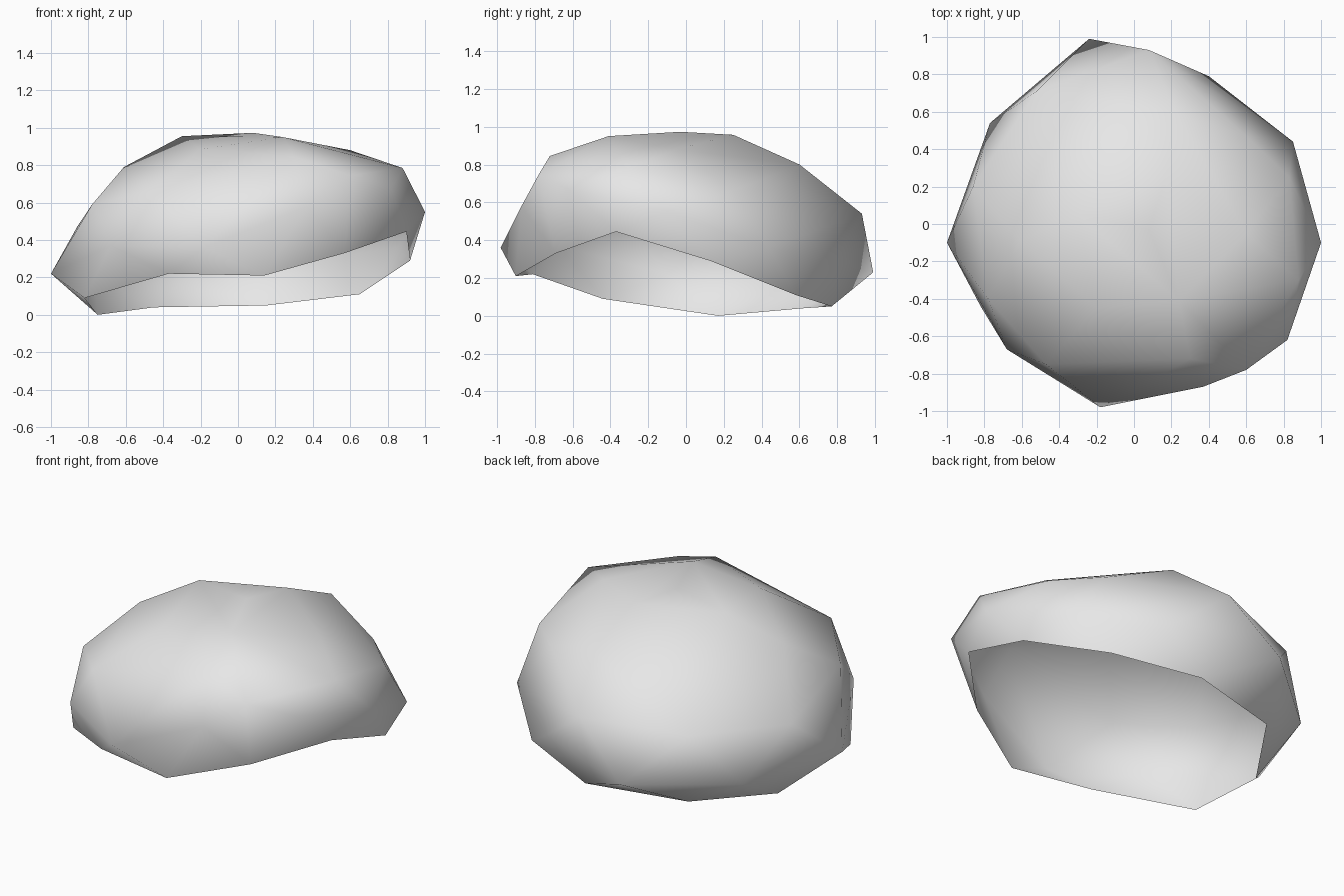
import bpy
import bmesh

if "Cube" in bpy.data.objects:
    bpy.data.objects.remove(bpy.data.objects["Cube"])

# Corner points of the boulder, grouped in bands from the ground up
RIM = [(-.75, .17, 0), (-.82, -.44, .09), (-.37, -.81, .22), (.14, -.9, .21),
       (.57, -.69, .33), (.9, -.37, .445), (.92, .13, .29), (.65, .58, .11),
       (.15, .77, .05), (-.45, .62, .04)]
WAIST = [(1, -.1, .55), (.85, .44, .36), (.4, .79, .29), (-.24, .99, .23),
         (-.77, .54, .2), (-1, -.1, .22), (-.68, -.67, .37), (-.18, -.98, .36),
         (.37, -.87, .58), (.82, -.62, .67)]
SHOULDER = [(.83, .25, .66), (.6, .47, .67), (.08, .93, .54), (-.52, .71, .5),
            (-.86, .2, .47), (-.78, -.4, .59), (-.47, -.75, .66),
            (.3, -.72, .845), (.6, -.78, .745), (.88, -.3, .785)]
CROWN = [(.6, -.05, .88), (.22, .6, .8), (.17, .25, .957), (-.3, .05, .955),
         (-.61, -.09, .79), (-.2, -.45, .885), (.24, -.41, .95), (.08, -.03, .973)]

# Faceted skin stretched over the corner points
bm = bmesh.new()
rim = {bm.verts.new(p) for p in RIM}
for p in WAIST + SHOULDER + CROWN:
    bm.verts.new(p)
bmesh.ops.convex_hull(bm, input=bm.verts[:])
bmesh.ops.delete(bm, geom=[v for v in bm.verts if not v.link_faces], context='VERTS')
bmesh.ops.recalc_face_normals(bm, faces=bm.faces[:])

# Open underside: drop the faces that only span the rim
underside = [f for f in bm.faces if all(v in rim for v in f.verts)]
bmesh.ops.delete(bm, geom=underside, context='FACES')
for f in bm.faces:
    f.smooth = True

mesh = bpy.data.meshes.new("boulder_shell")
bm.to_mesh(mesh)
bm.free()
boulder = bpy.data.objects.new("boulder_shell", mesh)
bpy.context.collection.objects.link(boulder)

# Plain stone colour
stone = bpy.data.materials.new("light_grey_stone")
stone.diffuse_color = (.8, .8, .8, 1)
stone.use_nodes = True
stone.node_tree.nodes["Principled BSDF"].inputs["Base Color"].default_value = stone.diffuse_color
mesh.materials.append(stone)
